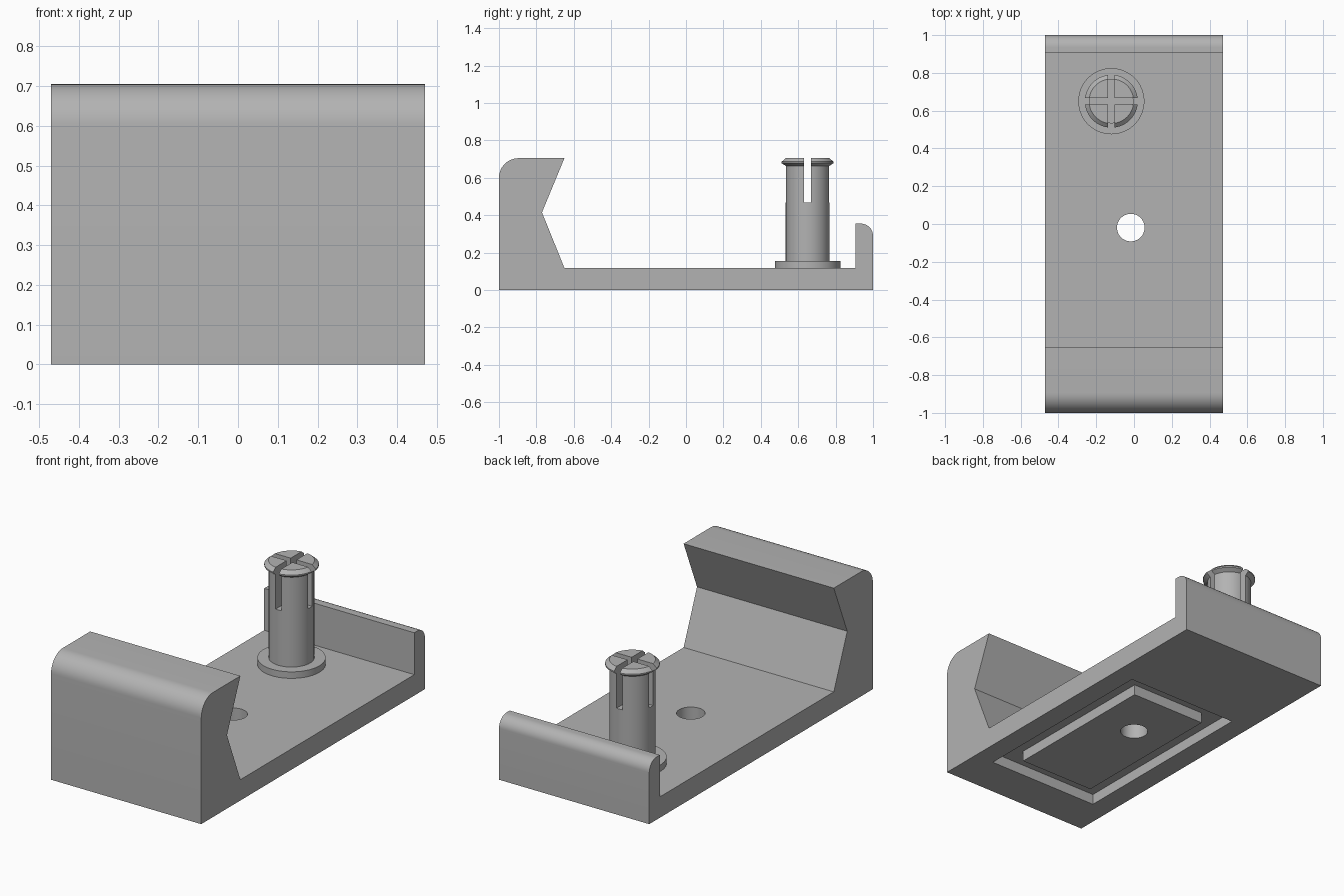
import bpy
import bmesh
import math
from mathutils import Matrix, Vector

cube = bpy.data.objects.get("Cube")
if cube:
    bpy.data.objects.remove(cube, do_unlink=True)

HALF_WIDTH = 0.47
FLOOR = 0.118
RECESS = 0.06
HOLE = (-0.017, -0.019)
POST = (-0.12, 0.65)

grey = bpy.data.materials.new("plain grey")
grey.use_nodes = True
colour = (0.45, 0.45, 0.45, 1)
grey.diffuse_color = colour
grey.node_tree.nodes["Principled BSDF"].inputs["Base Color"].default_value = colour


def add_object(name, bm):
    bmesh.ops.recalc_face_normals(bm, faces=bm.faces)
    mesh = bpy.data.meshes.new(name)
    bm.to_mesh(mesh)
    bm.free()
    mesh.materials.append(grey)
    obj = bpy.data.objects.new(name, mesh)
    bpy.context.collection.objects.link(obj)
    return obj


def box(name, low, high):
    low, high = Vector(low), Vector(high)
    bm = bmesh.new()
    place = Matrix.Translation((low + high) / 2) @ Matrix.Diagonal((*(high - low), 1))
    bmesh.ops.create_cube(bm, size=1, matrix=place)
    return add_object(name, bm)


def lathe(name, profile, centre, sides=64):
    """Solid of revolution from (radius, height) points."""
    bm = bmesh.new()
    rings = []
    for radius, z in profile:
        angles = [math.tau * i / sides for i in range(sides)]
        rings.append([bm.verts.new((centre[0] + radius * math.cos(a),
                                    centre[1] + radius * math.sin(a), z)) for a in angles])
    for low, high in zip(rings, rings[1:]):
        for i in range(sides):
            j = (i + 1) % sides
            bm.faces.new((low[i], low[j], high[j], high[i]))
    bm.faces.new(rings[0][::-1])
    bm.faces.new(rings[-1])
    return add_object(name, bm)


def arc(y, z, radius, start, steps=12):
    """Quarter circle, counter-clockwise from the start angle."""
    angles = [math.radians(start + 90 * i / steps) for i in range(steps + 1)]
    return [(y + radius * math.cos(a), z + radius * math.sin(a)) for a in angles]


def cut(obj, cutter):
    mod = obj.modifiers.new("cut", "BOOLEAN")
    mod.operation = "DIFFERENCE"
    mod.solver = "EXACT"
    mod.object = cutter
    cutter.hide_render = True
    cutter.hide_viewport = True


def finish(obj):
    """Apply the cuts, then smooth the round faces only."""
    graph = bpy.context.evaluated_depsgraph_get()
    mesh = bpy.data.meshes.new_from_object(obj.evaluated_get(graph))
    obj.modifiers.clear()
    obj.data = mesh
    bpy.ops.object.select_all(action="DESELECT")
    obj.select_set(True)
    bpy.context.view_layer.objects.active = obj
    bpy.ops.object.shade_smooth_by_angle(angle=math.radians(25))


# Bracket body: side profile with notched front jaw and low back lip
profile = [(-1, 0), (1, 0)]
profile += arc(0.935, 0.29, 0.065, 0)
profile += [(0.905, 0.355), (0.905, FLOOR), (-0.65, FLOOR), (-0.77, 0.415), (-0.65, 0.705)]
profile += arc(-0.895, 0.6, 0.105, 90)
bm = bmesh.new()
side = bm.faces.new([bm.verts.new((-HALF_WIDTH, y, z)) for y, z in profile])
swept = bmesh.ops.extrude_face_region(bm, geom=[side])["geom"]
bmesh.ops.translate(bm, vec=(2 * HALF_WIDTH, 0, 0),
                    verts=[v for v in swept if isinstance(v, bmesh.types.BMVert)])
body = add_object("bracket_body", bm)

# Underside recess with a flush pad standing inside it
recess = box("recess_cutter", (-0.35, -0.76, -0.1), (0.35, 0.4, RECESS))
pad = box("underside_pad", (-0.235, -0.645, 0), (0.235, 0.285, RECESS))
hole = lathe("hole_cutter", [(0.073, -0.2), (0.073, 0.3)], HOLE)
cut(body, recess)
cut(body, hole)
cut(pad, hole)

# Split snap post with flared head
collar = lathe("post_collar", [(0.175, FLOOR), (0.175, 0.155)], POST)
post = lathe("snap_post", [(0.117, FLOOR), (0.117, 0.663), (0.14, 0.678),
                           (0.14, 0.686), (0.118, 0.705)], POST)
for name, dx, dy in (("slot_cutter_x", 0.3, 0.018), ("slot_cutter_y", 0.018, 0.3)):
    cut(post, box(name, (POST[0] - dx, POST[1] - dy, 0.468), (POST[0] + dx, POST[1] + dy, 0.9)))

for obj in (body, pad, collar, post):
    finish(obj)
for obj in [o for o in bpy.data.objects if "cutter" in o.name]:
    bpy.data.objects.remove(obj, do_unlink=True)
